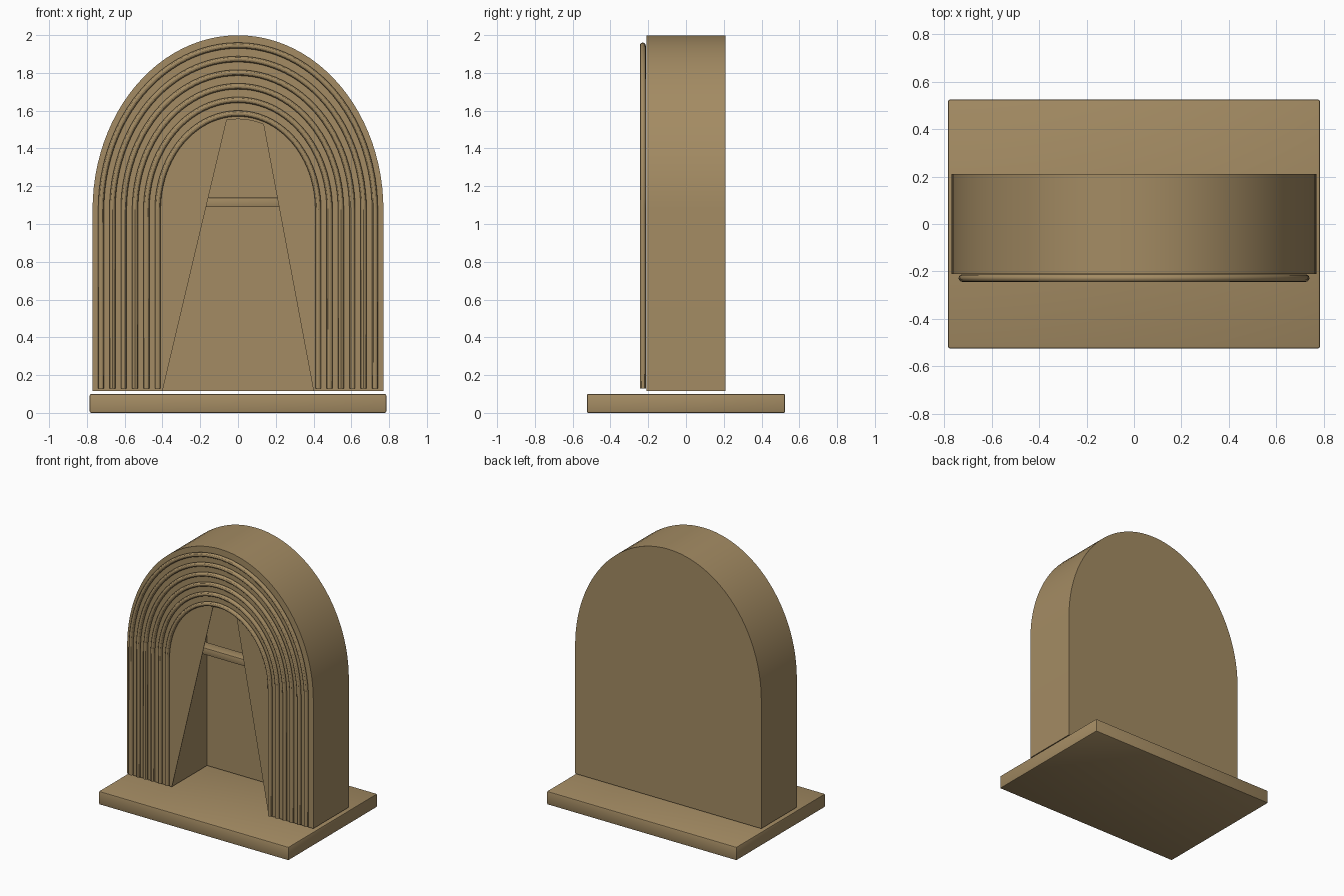
import bpy, bmesh
from math import sin, cos, pi, radians

cube = bpy.data.objects.get("Cube")
if cube:
    bpy.data.objects.remove(cube, do_unlink=True)

FLOOR, SPRING, RISE = 0.115, 1.075, 1.2    # arch foot, springing height, stretch
FRONT, BACK, INNER, OUTER = -0.21, 0.21, 0.40, 0.77

color = (0.37, 0.26, 0.125, 1)
clay = bpy.data.materials.new("tan_clay")
clay.use_nodes = True
clay.diffuse_color = color
bsdf = next(n for n in clay.node_tree.nodes if n.type == 'BSDF_PRINCIPLED')
bsdf.inputs["Base Color"].default_value = color


def arch(r, foot=FLOOR, n=48):
    """Stilted arch outline as (x, z) points, from the -x foot to the +x foot."""
    top = [(-r * cos(pi * i / n), SPRING + r * RISE * sin(pi * i / n)) for i in range(n + 1)]
    return [(-r, foot)] + top + [(r, foot)]


def finish(name, bm, smooth=True):
    bmesh.ops.recalc_face_normals(bm, faces=bm.faces)
    mesh = bpy.data.meshes.new(name)
    bm.to_mesh(mesh)
    bm.free()
    mesh.materials.append(clay)
    obj = bpy.data.objects.new(name, mesh)
    bpy.context.collection.objects.link(obj)
    if smooth:
        bpy.ops.object.select_all(action='DESELECT')
        obj.select_set(True)
        bpy.context.view_layer.objects.active = obj
        bpy.ops.object.shade_smooth_by_angle(angle=radians(30))
    return obj


def slab(name, outline, y0, y1):
    """Extrude an (x, z) outline from y0 to y1."""
    bm = bmesh.new()
    face = bm.faces.new([bm.verts.new((x, y0, z)) for x, z in outline])
    geo = bmesh.ops.extrude_face_region(bm, geom=[face])["geom"]
    moved = [v for v in geo if isinstance(v, bmesh.types.BMVert)]
    bmesh.ops.translate(bm, verts=moved, vec=(0, y1 - y0, 0))
    return finish(name, bm)


def box(name, x, y0, y1, z0, z1, bevel):
    bm = bmesh.new()
    bmesh.ops.create_cube(bm, size=1)
    bmesh.ops.scale(bm, verts=bm.verts, vec=(2 * x, y1 - y0, z1 - z0))
    bmesh.ops.translate(bm, verts=bm.verts, vec=(0, (y0 + y1) / 2, (z0 + z1) / 2))
    bmesh.ops.bevel(bm, geom=bm.edges[:], offset=bevel, segments=2, profile=0.5, affect='EDGES')
    return finish(name, bm)


def rib(name, r, radius=0.0155, sides=12):
    """Round moulding swept along an arch."""
    path = arch(r, foot=0.128)
    bm = bmesh.new()
    rings = []
    for i, (x, z) in enumerate(path):
        a, b = path[max(i - 1, 0)], path[min(i + 1, len(path) - 1)]
        dx, dz = b[0] - a[0], b[1] - a[1]
        length = (dx * dx + dz * dz) ** 0.5
        nx, nz = -dz / length, dx / length
        if i < 2 or i > len(path) - 3:      # straight legs stay level
            nx, nz = (-1 if x < 0 else 1), 0
        ring = []
        for k in range(sides):
            u, v = radius * cos(2 * pi * k / sides), radius * sin(2 * pi * k / sides)
            ring.append(bm.verts.new((x + nx * u, FRONT - 0.0185 + v, z + nz * u)))
        rings.append(ring)
    for p, q in zip(rings, rings[1:]):
        for k in range(sides):
            j = (k + 1) % sides
            bm.faces.new((p[k], p[j], q[j], q[k]))
    bm.faces.new(rings[0])
    bm.faces.new(rings[-1])
    return finish(name, bm)


# Base plinth
box("base_plinth", 0.785, -0.525, 0.525, 0, 0.10, 0.008)

# Arched shell, open at the front and underneath, closed by a back wall
slab("arch_shell", arch(OUTER) + arch(INNER)[::-1], FRONT, BACK - 0.004)
slab("back_wall", arch(OUTER), BACK - 0.004, BACK)

# Concentric mouldings on the front
for i in range(6):
    rib(f"arch_rib_{i + 1}", 0.425 + 0.06 * i)

# Slanted front flaps either side of the tapering opening
for name, side, tip in (("right_flap", -1, 0.06), ("left_flap", 1, 0.135)):
    half = [(abs(x), z) for x, z in arch(INNER) if x <= 0]
    edge = [p for p in half if p[0] > tip]
    edge.append((tip, SPRING + RISE * (INNER ** 2 - tip ** 2) ** 0.5))
    slab(name, [(side * x, z) for x, z in edge], FRONT, FRONT + 0.004)

# Crossbar inside the niche
box("crossbar", INNER, -0.06, 0.025, 1.09, 1.14, 0.004)
